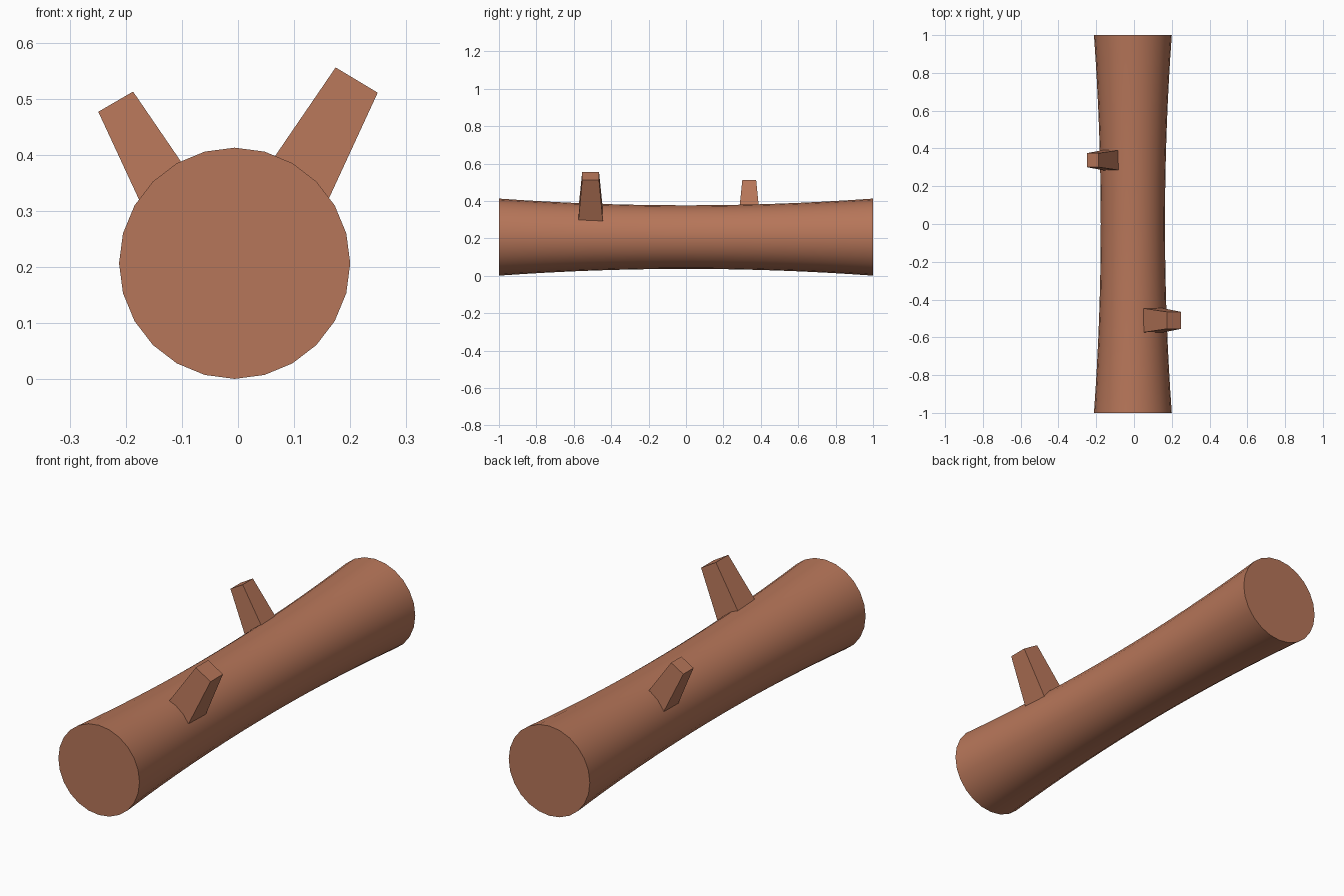
import bpy, bmesh, math
from mathutils import Vector

default = bpy.data.objects.get("Cube")
if default:
    bpy.data.objects.remove(default, do_unlink=True)

bark = bpy.data.materials.new("brown_bark")
bark.use_nodes = True
color = (0.47, 0.18, 0.10, 1)
bark.diffuse_color = color
bark.node_tree.nodes["Principled BSDF"].inputs["Base Color"].default_value = color


def loft(name, rings):
    """Join a row of closed rings into a capped solid."""
    bm = bmesh.new()
    loops = [[bm.verts.new(p) for p in ring] for ring in rings]
    count = len(loops[0])
    for a, b in zip(loops, loops[1:]):
        for i in range(count):
            j = (i + 1) % count
            bm.faces.new((a[i], a[j], b[j], b[i]))
    bm.faces.new(loops[0])
    bm.faces.new(loops[-1])
    bmesh.ops.recalc_face_normals(bm, faces=bm.faces)
    mesh = bpy.data.meshes.new(name)
    bm.to_mesh(mesh)
    bm.free()
    mesh.materials.append(bark)
    obj = bpy.data.objects.new(name, mesh)
    bpy.context.collection.objects.link(obj)
    return obj


# Trunk: round log, narrower in the middle
SIDES, STEPS = 24, 16
CENTER = Vector((-0.006, 0, 0.207))


def trunk_ring(y):
    r = 0.17 + 0.036 * y * y
    angles = [math.tau * i / SIDES for i in range(SIDES)]
    return [CENTER + Vector((r * math.cos(a), y, r * math.sin(a))) for a in angles]


trunk = loft("trunk", [trunk_ring(2 * i / STEPS - 1) for i in range(STEPS + 1)])
bpy.ops.object.select_all(action='DESELECT')
trunk.select_set(True)
bpy.context.view_layer.objects.active = trunk
bpy.ops.object.shade_smooth_by_angle(angle=math.radians(35))


# Branch stubs: square, tapering outwards, rooted inside the trunk
def stub(name, y, base, base_half, tip, tip_half):
    def ring(edge, half):
        (xa, za), (xb, zb) = edge
        return [(xa, y - half, za), (xb, y - half, zb),
                (xb, y + half, zb), (xa, y + half, za)]
    return loft(name, [ring(base, base_half), ring(tip, tip_half)])


stub("left_branch", -0.51, ((0.014, 0.322), (0.129, 0.251)), 0.069,
     ((0.174, 0.556), (0.249, 0.511)), 0.045)
stub("right_branch", 0.338, ((-0.140, 0.242), (-0.044, 0.304)), 0.058,
     ((-0.249, 0.477), (-0.187, 0.513)), 0.037)
